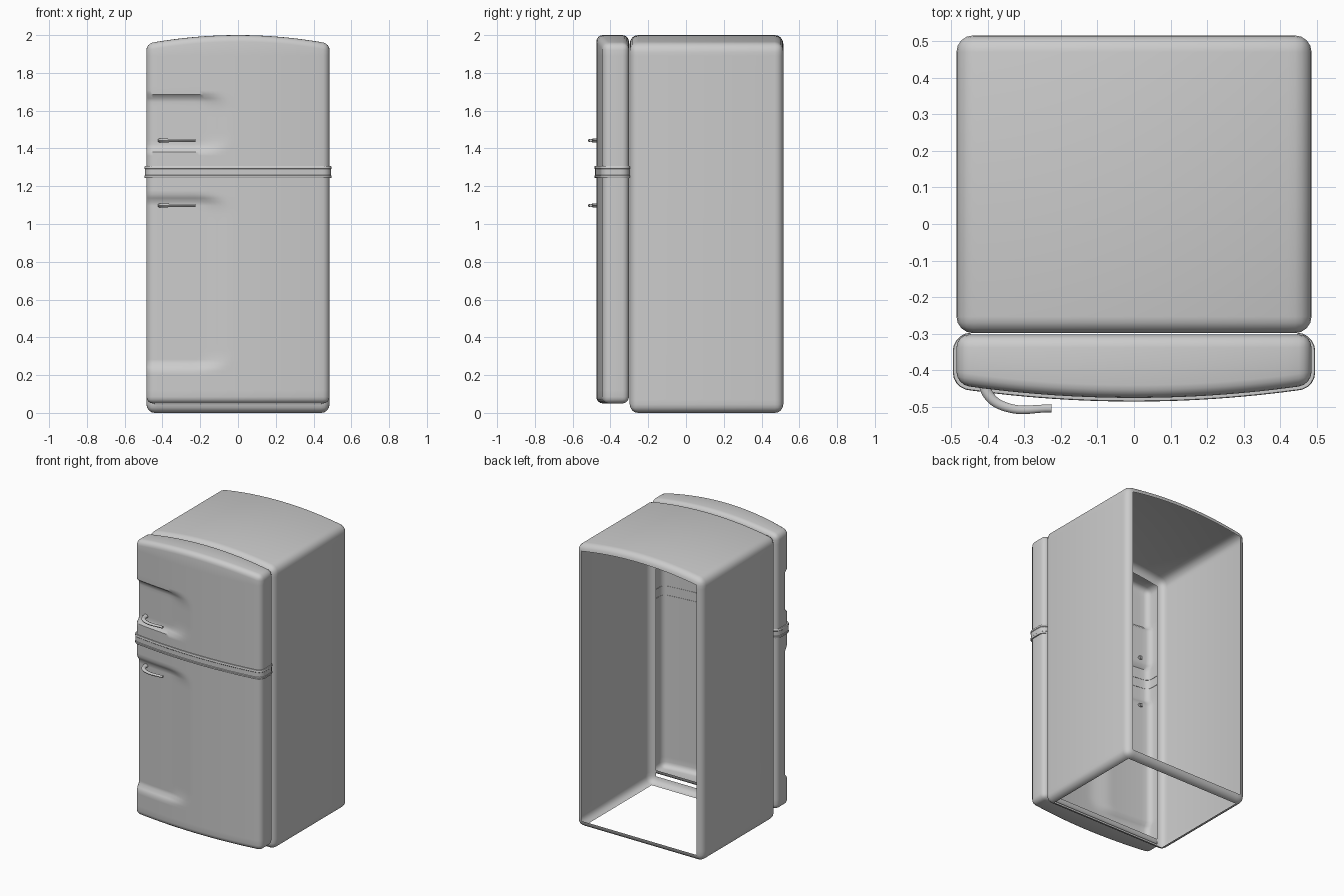
import bpy, bmesh, math
from mathutils import Vector

if "Cube" in bpy.data.objects:
    bpy.data.objects.remove(bpy.data.objects["Cube"])

W = 0.485          # half width of the fridge


def finish(obj, angle=40):
    bpy.ops.object.select_all(action='DESELECT')
    obj.select_set(True)
    bpy.context.view_layer.objects.active = obj
    bpy.ops.object.shade_smooth_by_angle(angle=math.radians(angle))


def make_object(name, bm):
    me = bpy.data.meshes.new(name)
    bm.to_mesh(me)
    bm.free()
    obj = bpy.data.objects.new(name, me)
    bpy.context.collection.objects.link(obj)
    finish(obj)
    return obj


def smooth(t):
    t = max(0.0, min(1.0, t))
    return t * t * (3 - 2 * t)


def bulge(x):
    return 0.036 * (x / W) ** 2


def rounded_shell(name, y0, y1, z0, z1, nx, nz, bevel, bowed, openings, warp=None):
    """Arched, rounded box with chosen flat faces removed."""
    bm = bmesh.new()
    bmesh.ops.create_cube(bm, size=1)
    for v in bm.verts:
        v.co = Vector((v.co.x * 2 * W, y0 if v.co.y < 0 else y1, z0 if v.co.z < 0 else z1))

    def cut(co, no):
        bmesh.ops.bisect_plane(bm, geom=bm.verts[:] + bm.edges[:] + bm.faces[:],
                               plane_co=co, plane_no=no)
    for i in range(nx):
        cut((-0.42 + 0.84 * i / (nx - 1), 0, 0), (1, 0, 0))
    for i in range(nz):
        cut((0, 0, z0 + 0.07 + (z1 - z0 - 0.18) * i / (nz - 1)), (0, 0, 1))
    for v in bm.verts:
        if bowed and v.co.y < y0 + 1e-4:
            v.co.y += bulge(v.co.x)
        if v.co.z > z1 - 1e-4:
            v.co.z -= 0.045 * (v.co.x / W) ** 2
    bm.normal_update()
    sharp = [e for e in bm.edges if e.calc_face_angle(0) > 0.6]
    bmesh.ops.bevel(bm, geom=sharp, offset=bevel, offset_type='OFFSET', segments=4,
                    profile=0.5, affect='EDGES', clamp_overlap=True)
    bm.normal_update()
    gone = [f for f in bm.faces if any(f.normal.dot(Vector(n)) > 0.999 for n in openings)]
    bmesh.ops.delete(bm, geom=gone, context='FACES')
    if warp:
        for v in bm.verts:
            warp(v.co)
    return make_object(name, bm)


# Hollow cabinet: open at the front, back and bottom
rounded_shell("cabinet", -0.298, 0.515, 0, 2, 15, 2, 0.045, False,
              [(0, 1, 0), (0, -1, 0), (0, 0, -1)])


# Shallow hand recesses pressed into the left of the door
def recess(co):
    depth = 0
    for lo, hi in ((1.38, 1.69), (0.23, 1.15)):
        edge = min(co.z - lo, hi - co.z)
        if edge <= 0:
            continue
        r = 0.10
        k = max(0.0, 1 - edge / r)
        right = -0.02 - r * (1 - math.sqrt(max(0, 1 - k * k)))
        depth = smooth(edge / 0.03) * smooth((right - co.x) / 0.17)
    co.y += 0.024 * depth * smooth((-0.36 - co.y) / 0.06)


rounded_shell("door", -0.475, -0.302, 0.05, 2, 36, 88, 0.035, True, [(0, 1, 0)], recess)

# Trim band wrapping the door, swept along the door outline
right_half = []
r = 0.04
for i in range(13):
    x = 0.445 * i / 12
    right_half.append(Vector((x, -0.475 + bulge(x))))
yc = -0.475 + bulge(0.445) + r
for i in range(1, 6):
    a = math.pi / 2 * i / 5
    right_half.append(Vector((W - r + r * math.sin(a), yc - r * math.cos(a))))
for i in range(6):
    a = math.pi / 2 * i / 5
    right_half.append(Vector((W - r + r * math.cos(a), -0.307 - r + r * math.sin(a))))
path = [Vector((-p.x, p.y)) for p in reversed(right_half[1:])] + right_half
profile = [(1.243, -0.002), (1.243, 0.008), (1.246, 0.010), (1.256, 0.010), (1.259, 0.007),
           (1.290, 0.007), (1.293, 0.010), (1.303, 0.010), (1.306, 0.008), (1.306, -0.002)]
bm = bmesh.new()
rows = []
for i, p in enumerate(path):
    t = (path[min(i + 1, len(path) - 1)] - path[max(i - 1, 0)]).normalized()
    n = Vector((t.y, -t.x))
    rows.append([bm.verts.new((p.x + n.x * o, p.y + n.y * o, z)) for z, o in profile])
for a, b in zip(rows, rows[1:]):
    for j in range(len(profile) - 1):
        bm.faces.new((a[j], b[j], b[j + 1], a[j + 1]))
make_object("trim_band", bm)


# Hooked handles
def handle(name, z):
    cu = bpy.data.curves.new(name, 'CURVE')
    cu.dimensions = '3D'
    cu.bevel_depth = 0.013
    cu.bevel_resolution = 3
    cu.resolution_u = 8
    cu.use_fill_caps = True
    pts = [(-0.410, -0.415, 1.3), (-0.399, -0.465, 1.1), (-0.350, -0.500, 0.95), (-0.225, -0.504, 0.8)]
    s = cu.splines.new('BEZIER')
    s.bezier_points.add(len(pts) - 1)
    for bp, (x, y, rad) in zip(s.bezier_points, pts):
        bp.co = (x, y, z)
        bp.radius = rad
        bp.handle_left_type = bp.handle_right_type = 'AUTO'
    obj = bpy.data.objects.new(name, cu)
    bpy.context.collection.objects.link(obj)
    bpy.ops.object.select_all(action='DESELECT')
    obj.select_set(True)
    bpy.context.view_layer.objects.active = obj
    bpy.ops.object.convert(target='MESH')
    # slimmer in height than in depth
    obj = bpy.context.view_layer.objects.active
    for v in obj.data.vertices:
        v.co.z = z + (v.co.z - z) * 0.75
    finish(obj)


handle("upper_handle", 1.442)
handle("lower_handle", 1.098)
